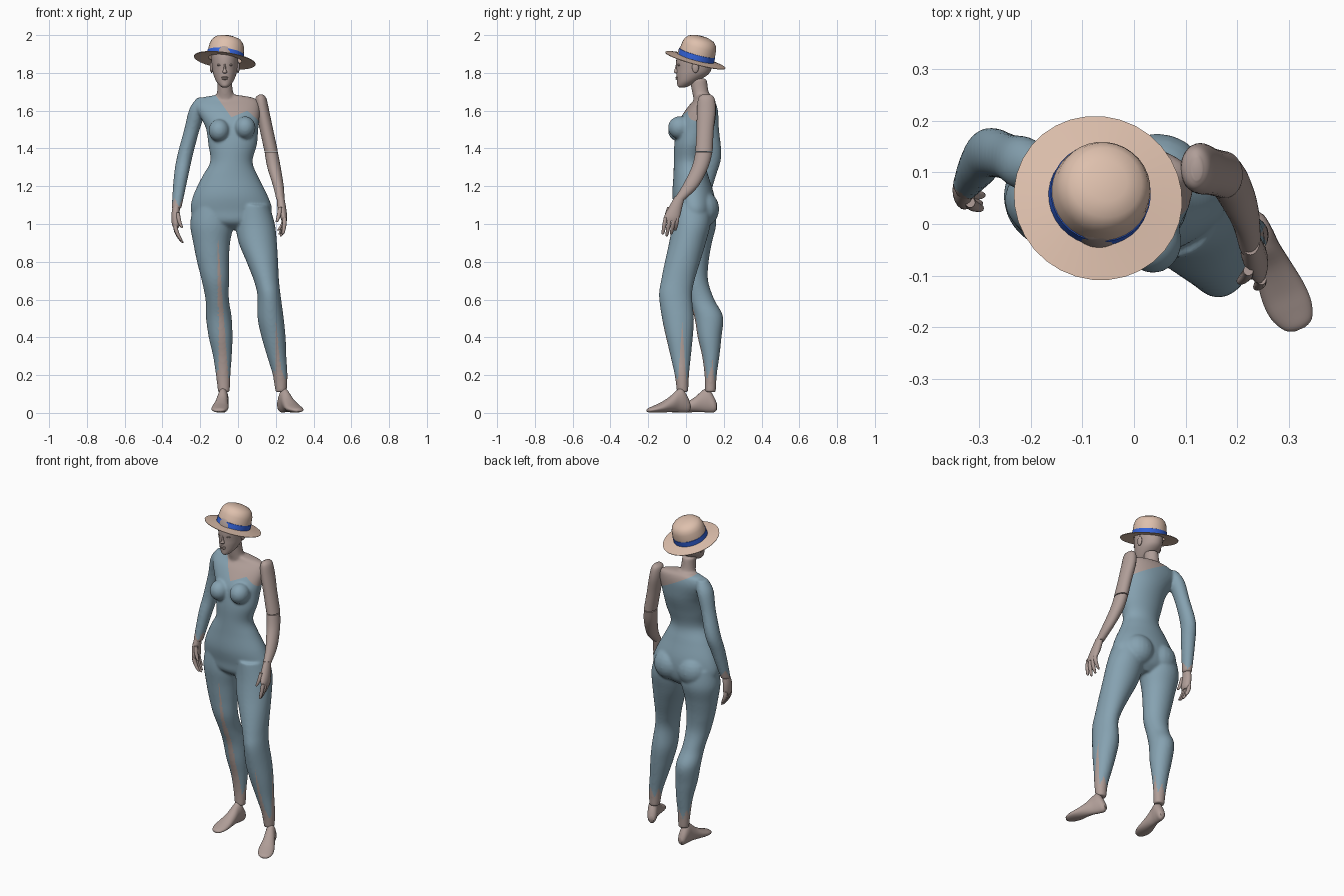
import bpy, bmesh, math
from mathutils import Matrix, Vector


def mat(name, rgb):
    lin = [((c / 255 + 0.055) / 1.055) ** 2.4 for c in rgb]
    m = bpy.data.materials.new(name)
    m.diffuse_color = (*lin, 1)
    return m


SKIN = mat("warm grey skin", (176, 158, 152))
SUIT = mat("dusty blue suit", (134, 162, 177))
FELT = mat("beige felt", (222, 192, 173))
BLUE = mat("blue ribbon", (52, 100, 220))


def finish(name, bm, mats, angle=50):
    me = bpy.data.meshes.new(name)
    bmesh.ops.recalc_face_normals(bm, faces=bm.faces)
    bm.to_mesh(me)
    bm.free()
    for m in mats:
        me.materials.append(m)
    ob = bpy.data.objects.new(name, me)
    bpy.context.collection.objects.link(ob)
    bpy.ops.object.select_all(action='DESELECT')
    ob.select_set(True)
    bpy.context.view_layer.objects.active = ob
    bpy.ops.object.shade_smooth_by_angle(angle=math.radians(angle))
    return ob


def spline(rows, steps):
    out = []
    for i in range(len(rows) - 1):
        p = [rows[max(0, min(len(rows) - 1, i + k))] for k in (-1, 0, 1, 2)]
        for s in range(steps):
            t = s / steps
            out.append([0.5 * (2 * b + (c - a) * t + (2 * a - 5 * b + 4 * c - d) * t * t
                               + (3 * b - a - 3 * c + d) * t ** 3) for a, b, c, d in zip(*p)])
    return out + [rows[-1]]


def loft(bm, rows, seg=32, steps=5, mx=Matrix()):
    """Oval sections (z, x0, x1, y0, y1), smoothed and capped."""
    rings = []
    for z, x0, x1, y0, y1 in spline(rows, steps):
        rings.append([bm.verts.new(mx @ Vector((
            (x0 + x1) / 2 + (x1 - x0) / 2 * math.cos(a),
            (y0 + y1) / 2 + (y1 - y0) / 2 * math.sin(a), z)))
            for a in (2 * math.pi * k / seg for k in range(seg))])
    for r, q in zip(rings, rings[1:]):
        for k in range(seg):
            bm.faces.new((r[k], r[(k + 1) % seg], q[(k + 1) % seg], q[k]))
    bm.faces.new(rings[0])
    bm.faces.new(rings[-1])


def ball(bm, loc, size):
    bmesh.ops.create_uvsphere(bm, u_segments=20, v_segments=12, radius=1,
                              matrix=Matrix.Translation(loc) @ Matrix.Diagonal((*size, 1)))


# Body: torso, neck, legs and sleeved arm, merged into one smooth skin
bm = bmesh.new()
loft(bm, [(1.685, -.10, -.02, .05, .13), (1.665, -.20, .09, .05, .15), (1.62, -.225, .115, .01, .16),
          (1.55, -.19, .112, -.035, .155), (1.5, -.168, .107, -.05, .145), (1.42, -.157, .10, -.062, .12),
          (1.33, -.147, .077, -.064, .10), (1.25, -.19, .107, -.067, .12), (1.15, -.237, .157, -.072, .15),
          (1.07, -.25, .18, -.06, .155), (1.01, -.21, .14, -.05, .14), (.97, -.07, .02, .0, .10)], 48)
loft(bm, [(1.60, -.13, .01, .05, .14), (1.66, -.118, -.015, .04, .13), (1.71, -.11, -.028, .03, .118),
          (1.77, -.108, -.032, .02, .11)])
loft(bm, [(1.10, -.235, -.04, -.045, .15), (1.0, -.253, -.025, -.052, .16), (.9, -.237, -.042, -.042, .137),
          (.8, -.217, -.048, -.032, .12), (.7, -.192, -.048, -.02, .117), (.6, -.172, -.048, .012, .15),
          (.51, -.17, -.034, .043, .196), (.4, -.155, -.029, .062, .188), (.3, -.132, -.033, .085, .177),
          (.2, -.117, -.04, .098, .163), (.11, -.106, -.043, .10, .158)])
loft(bm, [(1.10, -.01, .165, -.065, .13), (1.0, -.014, .195, -.073, .13), (.9, .004, .206, -.09, .105),
          (.8, .045, .212, -.112, .075), (.7, .084, .217, -.132, .045), (.62, .103, .226, -.143, .032),
          (.5, .104, .242, -.127, .042), (.4, .125, .252, -.106, .036), (.3, .154, .256, -.082, .026),
          (.2, .184, .262, -.06, .016), (.11, .198, .258, -.048, .012)])
loft(bm, [(1.67, -.215, -.16, .08, .14), (1.61, -.257, -.165, .065, .168), (1.5, -.285, -.203, .085, .175),
          (1.36, -.322, -.24, .09, .187), (1.25, -.34, -.264, .07, .157), (1.08, -.352, -.30, .045, .105)])
for x, z in ((-.10, 1.495), (.037, 1.51)):
    ball(bm, (x, -.034, z), (.056, .062, .06))
for x in (-.115, .045):
    ball(bm, (x, .09, 1.08), (.095, .086, .095))
body = finish("body", bm, [SUIT, SKIN])
mod = body.modifiers.new("merge", 'REMESH')
mod.mode, mod.voxel_size = 'VOXEL', .007
mod = body.modifiers.new("soften", 'SMOOTH')
mod.factor, mod.iterations = .5, 8
merged = bpy.data.meshes.new_from_object(body.evaluated_get(bpy.context.evaluated_depsgraph_get()))
bpy.data.objects.remove(body)

bm = bmesh.new()
bm.from_mesh(merged)
bmesh.ops.recalc_face_normals(bm, faces=bm.faces)


def cut(co, no, test):
    fs = [f for f in bm.faces if test(f.calc_center_median(), f.normal)]
    geom = fs + list({e for f in fs for e in f.edges}) + list({v for f in fs for v in f.verts})
    bmesh.ops.bisect_plane(bm, geom=geom, plane_co=co, plane_no=no)


# Trouser slits: right leg?, axis, facing sign, top position, top height, two edges at z = .15
SLITS = [(True, 0, -1, -.107, .94, -.103, -.048), (False, 0, -1, .20, .5, .197, .235),
         (False, 1, 1, -.02, .48, -.042, .004), (True, 1, 1, .14, .29, .12, .15),
         (True, 1, -1, .13, .30, .115, .145)]


def on_side(s, c, n):
    return c.z < s[4] and (c.x < -.02) == s[0] and n[1 - s[1]] * s[2] > .05


for s in SLITS:
    for e in s[5:]:
        co, no = Vector((0, 0, s[4])), Vector((0, 0, s[3] - e))
        co[s[1]], no[s[1]] = s[3], .15 - s[4]
        no.z = e - s[3]
        cut(co, no, lambda c, n: on_side(s, c, n))

# Neckline cuts: front diagonal, sweetheart curve, back diagonal
cut((-.035, 0, 1.565), (1.4, 0, 1), lambda c, n: c.z > 1.5 and c.y < .085 and -.2 < c.x < -.02)
cut((-.035, 0, 1.565), (-.41, 0, 1), lambda c, n: c.z > 1.5 and c.y < .085 and -.05 < c.x < .06)
cut((.05, 0, 1.60), (.9, 0, 1), lambda c, n: c.z > 1.5 and c.y < .085 and c.x > .04)
cut((.1, 0, 1.55), (.55, 0, 1), lambda c, n: c.z > 1.5 and c.y > .08 and c.x > -.2)


def zigzag(c, x, y, teeth):
    return abs((math.atan2(c.y - y, c.x - x) * teeth / math.pi) % 2 - 1)


def is_suit(c, n):
    if c.z < .95:
        x, y = (-.08, .13) if c.x < -.02 else (.22, -.025)
        if c.z < .17 + .06 * zigzag(c, x, y, 5):
            return False
        for s in SLITS:
            if on_side(s, c, n):
                t = (s[4] - c.z) / (s[4] - .15)
                if s[3] + (s[5] - s[3]) * t < c[s[1]] < s[3] + (s[6] - s[3]) * t:
                    return False
        return True
    if c.x < -.26 and c.z < 1.2:
        return c.z > 1.09 + .05 * zigzag(c, -.325, .075, 3)
    if c.z < 1.45 or c.x < -.2:
        return True
    if c.y > .083:
        return c.z < 1.55 + .55 * (.1 - c.x)
    if c.x < -.035:
        return c.z < 1.565 - 1.4 * (c.x + .035)
    return c.z < min(1.565 + .41 * (c.x + .035), 1.6 - .9 * (c.x - .05))


for f in bm.faces:
    f.material_index = 0 if is_suit(f.calc_center_median(), f.normal) else 1
finish("body", bm, [SUIT, SKIN], 80)

# Bare arm in two jointed pieces
bm = bmesh.new()
loft(bm, [(1.685, .112, .132, .085, .13), (1.665, .092, .15, .065, .15), (1.6, .094, .165, .058, .157),
          (1.5, .115, .186, .056, .147), (1.385, .14, .211, .05, .141)])
finish("upper_arm", bm, [SKIN])
bm = bmesh.new()
loft(bm, [(1.38, .141, .211, .05, .14), (1.3, .155, .226, .03, .118), (1.2, .186, .242, -.02, .065),
          (1.13, .203, .246, -.065, -.005)])
finish("forearm", bm, [SKIN])


# Hands: palm, four fingers and thumb
def hand(name, palm, fingers):
    bm = bmesh.new()
    loft(bm, palm, 20)
    for x, y, z, dx, dy, dz in fingers:
        rows = []
        for t, r in ((0, .010), (.35, .0115), (.7, .010), (.95, .007), (1, .003)):
            px, py = x + dx * t * t, y + dy * t
            rows.append((z - dz * t, px - r, px + r, py - r, py + r))
        loft(bm, rows, 10, 3)
    finish(name, bm, [SKIN])


hand("left_hand", [(1.145, .208, .244, -.06, -.006), (1.09, .208, .254, -.09, -.02),
                   (1.04, .222, .26, -.115, -.032), (1.015, .232, .258, -.11, -.045)],
     [(.247, -.108, 1.035, -.01, -.015, .09), (.248, -.086, 1.03, -.022, -.016, .095),
      (.248, -.064, 1.03, -.03, -.014, .085), (.246, -.045, 1.035, -.035, -.012, .07),
      (.222, -.09, 1.09, -.018, -.022, .08)])
hand("right_hand", [(1.10, -.345, -.305, .05, .10), (1.05, -.352, -.31, .035, .10),
                    (1.0, -.35, -.308, .028, .095), (.98, -.342, -.315, .035, .085)],
     [(-.332, .04, 1.0, .035, .0, .09), (-.332, .056, .995, .04, .0, .095),
      (-.332, .072, .995, .035, .0, .09), (-.333, .086, 1.0, .025, .0, .075),
      (-.318, .042, 1.06, .022, -.012, .08)])

# Feet, lofted from heel to toe
for name, heel, toe in (("left_foot", (.224, .02), (.322, -.205)), ("right_foot", (-.073, .163), (-.102, -.075))):
    d = Vector((toe[0] - heel[0], toe[1] - heel[1], 0)).normalized()
    side = Vector((0, 0, 1)).cross(d)
    m = Matrix((side, (0, 0, 1), d)).transposed().to_4x4()
    m.translation = (*heel, 0)
    bm = bmesh.new()
    loft(bm, [(0, -.014, .014, .015, .05), (.015, -.025, .025, .003, .085), (.045, -.029, .029, .002, .13),
              (.075, -.03, .03, .004, .12), (.115, -.036, .036, .004, .085), (.165, -.045, .043, .002, .055),
              (.205, -.043, .042, .002, .038), (.235, -.028, .03, .003, .026), (.245, -.01, .012, .006, .018)],
         24, 5, m)
    finish(name, bm, [SKIN])

# Head with nose, lips, eyes and ears
bm = bmesh.new()
loft(bm, [(z, -.07 - w, -.07 + w, a, b) for z, w, a, b in (
    (1.723, .012, -.035, -.005), (1.732, .026, -.045, .02), (1.755, .045, -.047, .06), (1.79, .06, -.05, .115),
    (1.82, .066, -.05, .135), (1.86, .07, -.052, .142), (1.90, .071, -.047, .14), (1.94, .06, -.03, .12),
    (1.96, .03, .0, .08))])
loft(bm, [(1.797, -.076, -.064, -.054, -.042), (1.804, -.082, -.058, -.064, -.035),
          (1.82, -.077, -.063, -.060, -.035), (1.85, -.075, -.065, -.052, -.035)], 12)
ball(bm, (-.07, -.047, 1.776), (.018, .009, .005))
ball(bm, (-.07, -.046, 1.768), (.015, .009, .005))
for s in (-1, 1):
    ball(bm, (-.07 + s * .028, -.036, 1.842), (.013, .01, .006))
    ball(bm, (-.07 + s * .07, .05, 1.83), (.009, .018, .03))
finish("head", bm, [SKIN])


# Hat and ribbon, turned around a tilted axis
def turned(name, profile, m):
    up = Vector((.14, .27, 1)).normalized()
    mx = Matrix.Translation((-.07, .05, 1.867)) @ up.to_track_quat('Z', 'Y').to_matrix().to_4x4()
    bm = bmesh.new()
    vs = [bm.verts.new((r, 0, h)) for r, h in profile]
    es = [bm.edges.new(p) for p in zip(vs, vs[1:])]
    bmesh.ops.spin(bm, geom=vs + es, cent=(0, 0, 0), axis=(0, 0, 1), angle=2 * math.pi, steps=32)
    bmesh.ops.remove_doubles(bm, verts=bm.verts, dist=.0005)
    bmesh.ops.transform(bm, matrix=mx, verts=bm.verts)
    finish(name, bm, [m], 35)


turned("hat", [(.088, .005), (.13, .0), (.164, -.002), (.165, .001), (.13, .006), (.097, .011), (.096, .045),
               (.092, .08), (.085, .10), (.07, .117), (.04, .128), (0, .131)], FELT)
turned("hat_ribbon", [(.095, .011), (.0985, .012), (.098, .041), (.095, .042)], BLUE)
